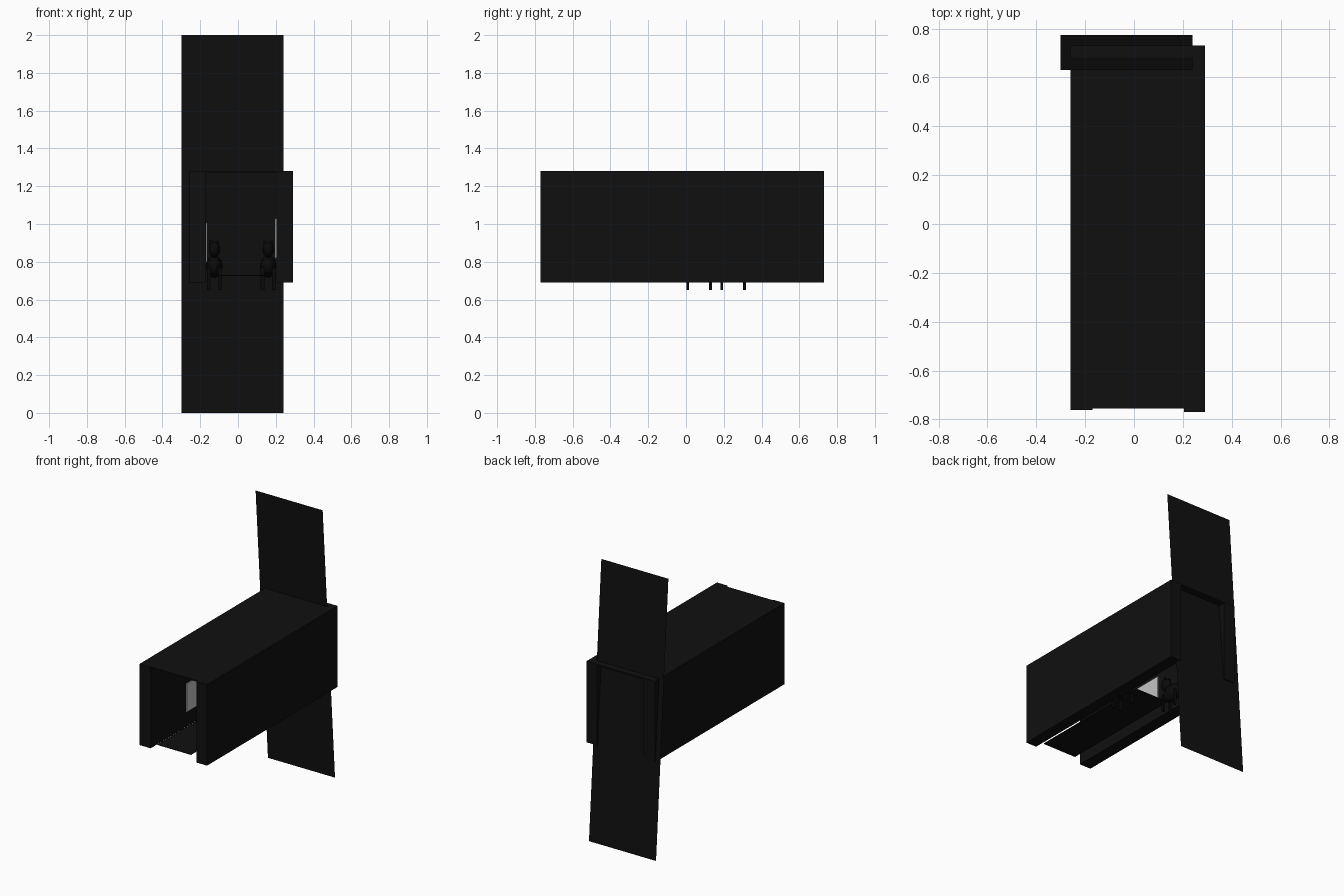
import bpy
import math
from mathutils import Vector

if "Cube" in bpy.data.objects:
    bpy.data.objects.remove(bpy.data.objects["Cube"])


def material(name, value):
    m = bpy.data.materials.new(name)
    m.use_nodes = True
    colour = (value, value, value, 1)
    m.diffuse_color = colour
    m.node_tree.nodes["Principled BSDF"].inputs["Base Color"].default_value = colour
    return m


BLACK = material("soft black", 0.005)
DARK = material("deep black", 0.003)
PALE = material("pale grey", 0.55)


def box(name, low, high, mat):
    low, high = Vector(low), Vector(high)
    bpy.ops.mesh.primitive_cube_add(size=1, location=(low + high) / 2)
    ob = bpy.context.object
    ob.name = name
    ob.scale = high - low
    ob.data.materials.append(mat)
    return ob


def ball(name, centre, radii):
    bpy.ops.mesh.primitive_uv_sphere_add(segments=16, ring_count=10, location=centre)
    ob = bpy.context.object
    ob.name = name
    ob.scale = radii
    ob.data.materials.append(DARK)
    bpy.ops.object.shade_smooth_by_angle()
    return ob


# Corridor shell: two thick walls and a thin ceiling
box("right_wall", (-0.26, -0.762, 0.69), (-0.17, 0.73, 1.28), BLACK)
box("left_wall", (0.205, -0.77, 0.69), (0.29, 0.73, 1.28), BLACK)
box("ceiling", (-0.2, -0.755, 1.27), (0.25, 0.73, 1.28), BLACK)

# Narrow floor, leaving gaps beside the walls
box("floor", (-0.12, -0.755, 0.725), (0.15, 0.2, 0.73), BLACK)

# Tall leaning sheet that closes the back
bpy.ops.mesh.primitive_plane_add(size=1, location=(-0.03, 0.702, 1.0))
sheet = bpy.context.object
sheet.name = "back_sheet"
rise, lean = 2.0, 0.142
sheet.scale = (0.54, math.hypot(rise, lean), 1)
sheet.rotation_euler = (math.pi / 2 + math.atan2(lean, rise), 0, 0)
sheet.data.materials.append(BLACK)

# Pale panels hung on the inner walls
box("right_picture", (-0.172, -0.356, 0.8), (-0.163, 0.05, 1.005), PALE)
box("left_picture", (0.197, 0.2, 0.82), (0.206, 0.5, 1.03), PALE)


# Small four-legged animals standing in the corridor
def animal(side, x, y):
    ball(side + "_animal_body", (x, y, 0.775), (0.043, 0.085, 0.06))
    ball(side + "_animal_head", (x, y - 0.065, 0.865), (0.03, 0.042, 0.042))
    for sx in (-1, 1):
        box(side + "_animal_ear", (x + sx * 0.018 - 0.007, y - 0.06, 0.88),
            (x + sx * 0.018 + 0.007, y - 0.05, 0.912), DARK)
        for sy in (-1, 1):
            cx, cy = x + sx * 0.03, y + sy * 0.06
            box(side + "_animal_leg", (cx - 0.01, cy - 0.007, 0.65),
                (cx + 0.01, cy + 0.007, 0.77), DARK)


animal("left", 0.16, 0.07)
animal("right", -0.125, 0.25)
